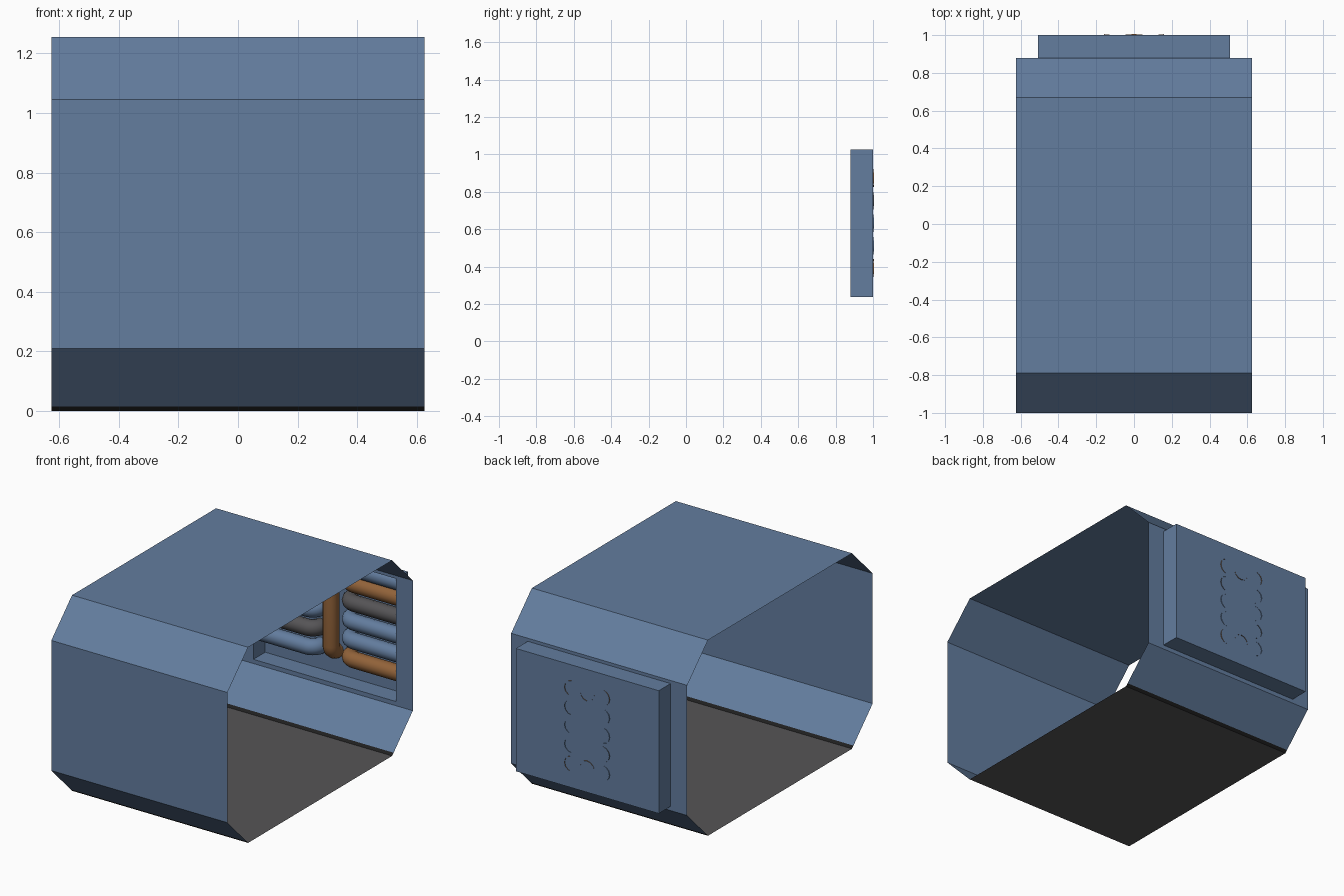
import bpy, bmesh, math

if "Cube" in bpy.data.objects:
    bpy.data.objects.remove(bpy.data.objects["Cube"])

def material(name, rgb):
    m = bpy.data.materials.new(name)
    m.diffuse_color = (*rgb, 1)
    m.use_nodes = True
    m.node_tree.nodes["Principled BSDF"].inputs["Base Color"].default_value = m.diffuse_color
    return m

BLUE = material("steel_blue", (0.125, 0.205, 0.345))
GREY = material("dark_grey", (0.092, 0.089, 0.094))
BLACK = material("black_trim", (0.014, 0.014, 0.014))
ORANGE = material("copper_orange", (0.29, 0.125, 0.042))

HX = 0.625                                   # half length of the corridor
YF, YB, ZT, C = -1.0, 0.88, 1.255, 0.21      # shell extents and chamfer
BX, B0, B1, BY = 0.507, 0.237, 1.025, 1.0    # recess box extents
S = 0.015                                    # trim strip height

def sheet(name, quads, mat):
    bm = bmesh.new()
    for q in quads:
        bm.faces.new([bm.verts.new(p) for p in q])
    bmesh.ops.remove_doubles(bm, verts=bm.verts, dist=1e-5)
    bmesh.ops.recalc_face_normals(bm, faces=bm.faces)
    me = bpy.data.meshes.new(name)
    bm.to_mesh(me)
    bm.free()
    me.materials.append(mat)
    ob = bpy.data.objects.new(name, me)
    bpy.context.collection.objects.link(ob)
    return ob

def band(p, q):
    """Quad along the corridor between two (y, z) profile points."""
    return [(-HX, *p), (HX, *p), (HX, *q), (-HX, *q)]

def frame(outer, inner, y):
    """Wall in the xz plane with a rectangular window, as four quads."""
    def ring(x, a, b):
        return [(-x, y, a), (x, y, a), (x, y, b), (-x, y, b)]
    o, i = ring(*outer), ring(*inner)
    return [[o[k], o[(k + 1) % 4], i[(k + 1) % 4], i[k]] for k in range(4)]

# Corridor shell: chamfered profile open at both ends, window in the back wall
prof = [(YF + C - S, S), (YF, C), (YF, ZT - C), (YF + C, ZT),
        (YB - C, ZT), (YB, ZT - C)]
shell = [band(a, b) for a, b in zip(prof, prof[1:])]
shell.append(band((YB, C), (YB - C + S, S)))
shell += frame((HX, C, ZT - C), (BX, B0, B1), YB)
sheet("corridor_shell", shell, BLUE)

# Floor and its dark edge trims
sheet("floor", [band((YF + C, 0), (YB - C, 0))], GREY)
sheet("floor_trim", [band((YF + C, 0), (YF + C - S, S)),
                     band((YB - C, 0), (YB - C + S, S))], BLACK)

# Recessed pipe box behind the window
corner = [(-BX, B0), (BX, B0), (BX, B1), (-BX, B1)]
box = [[(x, BY, z) for x, z in corner]]
for k in range(4):
    (xa, za), (xb, zb) = corner[k], corner[(k + 1) % 4]
    box.append([(xa, YB, za), (xb, YB, zb), (xb, BY, zb), (xa, BY, za)])
sheet("pipe_recess", box, BLUE)

# Pipes
PY, PR, BEND = 0.942, 0.05, 0.058

def pipe(name, pts, mat):
    cu = bpy.data.curves.new(name, 'CURVE')
    cu.dimensions = '3D'
    cu.bevel_depth = PR
    cu.bevel_resolution = 4
    sp = cu.splines.new('POLY')
    sp.points.add(len(pts) - 1)
    for p, co in zip(sp.points, pts):
        p.co = (*co, 1)
    cu.materials.append(mat)
    ob = bpy.data.objects.new(name, cu)
    bpy.context.collection.objects.link(ob)
    bpy.ops.object.select_all(action='DESELECT')
    ob.select_set(True)
    bpy.context.view_layer.objects.active = ob
    bpy.ops.object.convert(target='MESH')
    bpy.ops.object.shade_smooth_by_angle(angle=math.radians(50))

def elbow(n=8):
    """(along, y) offsets of a quarter bend ending at the back plate."""
    return [(BEND * (1 - math.sin(t)), PY + BEND * (1 - math.cos(t)))
            for t in (math.pi / 2 * k / n for k in range(n + 1))]

rows = [0.39 + 0.121 * k for k in range(5)]
colours = {"right": [ORANGE, BLUE, BLUE, GREY, ORANGE],
           "left": [BLUE, GREY, BLUE, BLUE, ORANGE]}
for side, s in (("right", 1), ("left", -1)):
    for k, z in enumerate(rows):
        pts = [(s * BX, PY, z)] + [(s * (0.11 + a), y, z) for a, y in elbow()]
        pipe(f"{side}_pipe_{k + 1}", pts, colours[side][k])

# Upright centre pipe, bent into the back plate at both ends
low = [(0, y, rows[0] + a) for a, y in reversed(elbow())]
high = [(0, y, rows[-1] - a) for a, y in elbow()]
pipe("centre_pipe", low + high, ORANGE)

# Straight pipe along the top of the recess
pipe("top_pipe", [(-BX, PY, 0.974), (BX, PY, 0.974)], BLUE)
